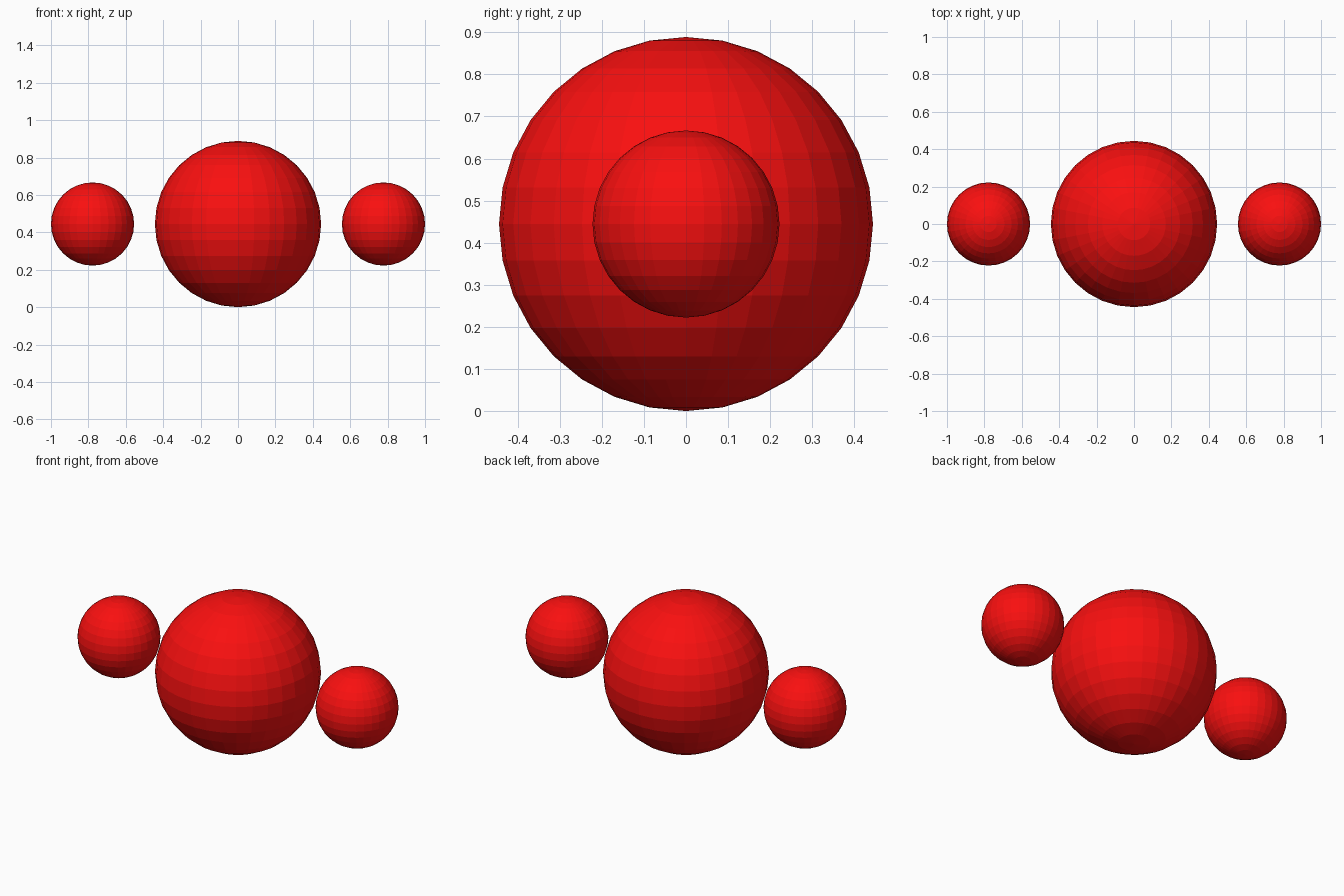
import bpy

if "Cube" in bpy.data.objects:
    bpy.data.objects.remove(bpy.data.objects["Cube"])

red = bpy.data.materials.new("red")
red.diffuse_color = (0.95, 0.005, 0.005, 1.0)
red.use_nodes = True
red.node_tree.nodes["Principled BSDF"].inputs["Base Color"].default_value = red.diffuse_color

R = 4 / 9  # radius of the central ball; the side balls are half of it


def ball(name, x, radius):
    bpy.ops.mesh.primitive_uv_sphere_add(segments=32, ring_count=16, radius=radius, location=(x, 0, R))
    obj = bpy.context.object
    obj.name = name
    obj.data.materials.append(red)


# Large flat-shaded ball standing on the ground
ball("center_ball", 0, R)

# Two free-floating side balls at the same height
for side, sign in (("left", -1), ("right", 1)):
    ball(side + "_ball", sign * (1 - R / 2), R / 2)
